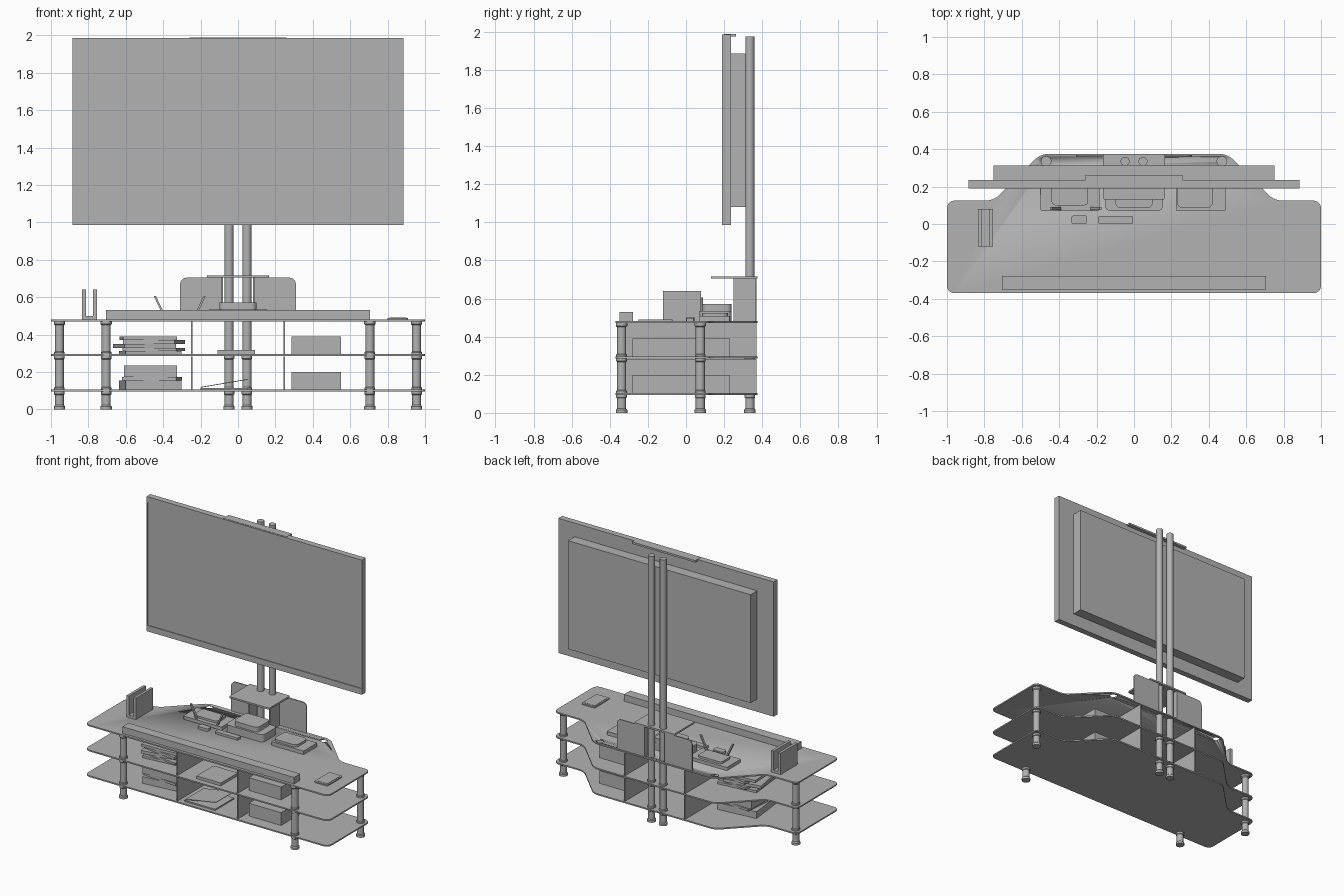
import bpy, bmesh, math
from mathutils import Matrix, Vector

cube = bpy.data.objects.get("Cube")
if cube:
    bpy.data.objects.remove(cube, do_unlink=True)

grey = bpy.data.materials.new("plain_grey")
grey.use_nodes = True
colour = (0.45, 0.45, 0.45, 1)
grey.diffuse_color = colour
grey.node_tree.nodes["Principled BSDF"].inputs["Base Color"].default_value = colour


def finish(name, bm, smooth=False):
    bmesh.ops.recalc_face_normals(bm, faces=bm.faces)
    mesh = bpy.data.meshes.new(name)
    bm.to_mesh(mesh)
    bm.free()
    mesh.materials.append(grey)
    obj = bpy.data.objects.new(name, mesh)
    bpy.context.collection.objects.link(obj)
    if smooth:
        bpy.ops.object.select_all(action='DESELECT')
        obj.select_set(True)
        bpy.context.view_layer.objects.active = obj
        bpy.ops.object.shade_smooth_by_angle(angle=math.radians(35))
    return obj


def box(name, x, y, z, turn=0):
    """Box from (low, high) ranges, turned about its own upright axis."""
    lo, hi = Vector((x[0], y[0], z[0])), Vector((x[1], y[1], z[1]))
    bm = bmesh.new()
    bmesh.ops.create_cube(bm, size=1)
    m = (Matrix.Translation((lo + hi) / 2) @ Matrix.Rotation(math.radians(turn), 4, 'Z')
         @ Matrix.Diagonal((*(hi - lo), 1)))
    bm.transform(m)
    return finish(name, bm)


def plate(name, corners, low, high, radius=0.0, upright=False):
    """Extruded outline with rounded corners, lying flat or upright facing the front."""
    bm = bmesh.new()
    verts = [bm.verts.new((a, b, low)) for a, b in corners]
    bm.faces.new(verts)
    if radius:
        bmesh.ops.bevel(bm, geom=verts, offset=radius, segments=5, profile=0.5, affect='VERTICES')
    out = bmesh.ops.extrude_face_region(bm, geom=bm.faces[:])
    moved = [v for v in out["geom"] if isinstance(v, bmesh.types.BMVert)]
    bmesh.ops.translate(bm, verts=moved, vec=(0, 0, high - low))
    if upright:
        bm.transform(Matrix(((1, 0, 0, 0), (0, 0, 1, 0), (0, 1, 0, 0), (0, 0, 0, 1))))
    return finish(name, bm, radius > 0)


def slab(name, x, y, z, radius):
    return plate(name, [(x[0], y[0]), (x[1], y[0]), (x[1], y[1]), (x[0], y[1])], *z, radius)


def turned(name, x, y, profile, sides=24):
    """Lathe a (radius, height) profile around an upright axis."""
    bm = bmesh.new()
    path = [bm.verts.new((r, 0, z)) for r, z in profile]
    edges = [bm.edges.new(pair) for pair in zip(path, path[1:])]
    bmesh.ops.spin(bm, geom=path + edges, cent=(0, 0, 0), axis=(0, 0, 1),
                   angle=math.tau, steps=sides)
    bmesh.ops.remove_doubles(bm, verts=bm.verts, dist=0.0005)
    bm.transform(Matrix.Translation((x, y, 0)))
    return finish(name, bm, True)


# Three shelf boards with a stepped-in back
half = [(1, -0.37), (1, 0.125), (0.75, 0.125), (0.5, 0.375)]
outline = half + [(-a, b) for a, b in reversed(half)]
levels = {"bottom": 0.095, "middle": 0.285, "top": 0.471}
boards = {n: plate(n + "_shelf", outline, z, z + 0.01, 0.04) for n, z in levels.items()}

# Cable holes in the top board
for side in (-1, 1):
    cutter = turned("cable_hole_cutter", side * 0.47, 0.335,
                    [(0, 0.44), (0.026, 0.44), (0.026, 0.5), (0, 0.5)])
    cutter.hide_render = True
    cutter.hide_viewport = True
    cut = boards["top"].modifiers.new("cable_hole", 'BOOLEAN')
    cut.operation = 'DIFFERENCE'
    cut.solver = 'EXACT'
    cut.object = cutter

# Legs with collars, and the two tall screen posts
R, C = 0.024, 0.03
foot = [(0, 0), (C, 0), (C, 0.016), (R, 0.022)]
mid = []
for z in (0.095, 0.285):
    mid += [(R, z - 0.018), (C - 0.002, z - 0.014), (C - 0.002, z),
            (C - 0.002, z + 0.02), (R, z + 0.024)]
leg = foot + mid + [(R, 0.45), (C, 0.456), (C, 0.472), (0, 0.472)]
post = foot + mid + [(R, 1.975), (0, 1.975)]
for label, side in (("right", -1), ("left", 1)):
    turned(label + "_front_leg", side * 0.705, -0.338, leg)
    turned(label + "_side_leg", side * 0.955, 0.075, leg)
    turned(label + "_screen_post", side * 0.048, 0.335, post)
    # Upright dividers between the boards
    for z in (0.105, 0.295):
        box(label + "_divider", (side * 0.248 - 0.004, side * 0.248 + 0.004),
            (-0.36, 0.37), (z, z + 0.178))
    # Back wing and the bracket side holding the small shelf
    wing = [(side * 0.085, 0.481), (side * 0.31, 0.481), (side * 0.31, 0.704), (side * 0.085, 0.704)]
    bracket = plate(label + "_back_wing", wing, 0.362, 0.37, 0, True)
    bev = bracket.modifiers.new("rounded_corner", 'BEVEL')
    bev.width, bev.segments = 0.035, 5
    bev.limit_method = 'WEIGHT'
    weights = bracket.data.attributes.new("bevel_weight_edge", 'FLOAT', 'EDGE')
    for e in bracket.data.edges:
        ends = [bracket.data.vertices[i].co for i in e.vertices]
        if all(abs(p.x) > 0.3 and p.z > 0.7 for p in ends):
            weights.data[e.index].value = 1
    box(label + "_bracket_side", (side * 0.085 - 0.004, side * 0.085 + 0.004),
        (0.25, 0.37), (0.481, 0.704))
slab("small_shelf", (-0.165, 0.165), (0.13, 0.375), (0.704, 0.716), 0.01)

# Screen: body with a recessed panel, rear housing and top lip
bm = bmesh.new()
bmesh.ops.create_cube(bm, size=1)
bm.transform(Matrix.Translation((0, 0.2125, 1.486)) @ Matrix.Diagonal((1.77, 0.045, 1, 1)))
bm.faces.ensure_lookup_table()
front = min(bm.faces, key=lambda f: f.calc_center_median().y)
bmesh.ops.inset_region(bm, faces=[front], thickness=0.01)
for v in front.verts:
    v.co.z = 1.945 if v.co.z > 1.5 else 1.03
panel = bmesh.ops.extrude_face_region(bm, geom=[front])
bmesh.ops.translate(bm, verts=[v for v in panel["geom"] if isinstance(v, bmesh.types.BMVert)],
                    vec=(0, 0.006, 0))
bmesh.ops.delete(bm, geom=[front], context='FACES_ONLY') if front.is_valid else None
finish("screen_body", bm)
box("screen_rear_housing", (-0.75, 0.75), (0.235, 0.312), (1.08, 1.885))
box("screen_top_lip", (-0.26, 0.26), (0.2, 0.262), (1.974, 1.988))

# Speaker bar and upright holder on the top board
T = 0.481
box("speaker_bar", (-0.705, 0.705), (-0.35, -0.277), (T, 0.53))
box("holder_base", (-0.833, -0.755), (-0.12, 0.08), (T, 0.5))
for x in (-0.833, -0.775):
    box("holder_wall", (x, x + 0.02), (-0.12, 0.08), (T, 0.64))

# Router with two leaning aerials
slab("router", (-0.5, -0.185), (0.07, 0.235), (T, 0.505), 0.01)
slab("router_top", (-0.44, -0.245), (0.1, 0.215), (0.505, 0.52), 0.02)
for x, lean in ((-0.4, -1), (-0.235, 1)):
    aerial = plate("aerial", [(x, 0.5), (x + 0.012, 0.5), (x + 0.012 + lean * 0.05, 0.605),
                              (x + lean * 0.05, 0.605)], 0.075, 0.09, 0, True)

# Central set-top unit and the smaller unit beside it
slab("centre_unit_base", (-0.155, 0.155), (0.07, 0.24), (T, 0.535), 0.03)
slab("centre_unit_top", (-0.1, 0.1), (0.085, 0.24), (0.535, 0.57), 0.03)
slab("side_unit_base", (0.225, 0.49), (0.07, 0.23), (T, 0.508), 0.005)
slab("side_unit_top", (0.23, 0.42), (0.085, 0.22), (0.508, 0.525), 0.03)

# Remotes and the flat tablet
slab("short_remote", (-0.335, -0.25), (0, 0.045), (T, 0.5), 0.012)
slab("long_remote", (-0.19, -0.005), (0.002, 0.042), (T, 0.498), 0.004)
slab("tablet", (0.8, 0.91), (-0.25, -0.07), (T, 0.489), 0.012)
slab("tablet_panel", (0.81, 0.9), (-0.235, -0.085), (0.489, 0.491), 0.004)

# Things in the middle bay
box("small_player", (-0.11, 0.09), (-0.33, -0.13), (0.295, 0.316))
box("open_case_base", (-0.2, 0.05), (-0.34, -0.12), (0.105, 0.115))
plate("open_case_lid", [(-0.2, 0.116), (0.05, 0.158), (0.05, 0.162), (-0.2, 0.12)],
      -0.33, -0.12, 0, True)

# Storage boxes in the left bay
for name, z, top in (("lower", 0.105, 0.2), ("upper", 0.295, 0.39)):
    box(name + "_storage_box", (0.285, 0.55), (-0.28, 0.23), (z, top))

# Stacks of loosely turned cases in the right bay: centre x, half width, low, high, turn
stack = [(-0.47, 0.15, 0.295, 0.312, 6), (-0.45, 0.145, 0.312, 0.328, -8),
         (-0.5, 0.14, 0.328, 0.35, 10), (-0.45, 0.14, 0.35, 0.37, -9),
         (-0.48, 0.145, 0.37, 0.39, 3), (-0.47, 0.15, 0.105, 0.155, 6),
         (-0.46, 0.145, 0.155, 0.172, -5), (-0.468, 0.142, 0.172, 0.235, 0)]
for x, w, low, high, turn in stack:
    box("stacked_case", (x - w, x + w), (-0.25, 0.1), (low, high), turn)
